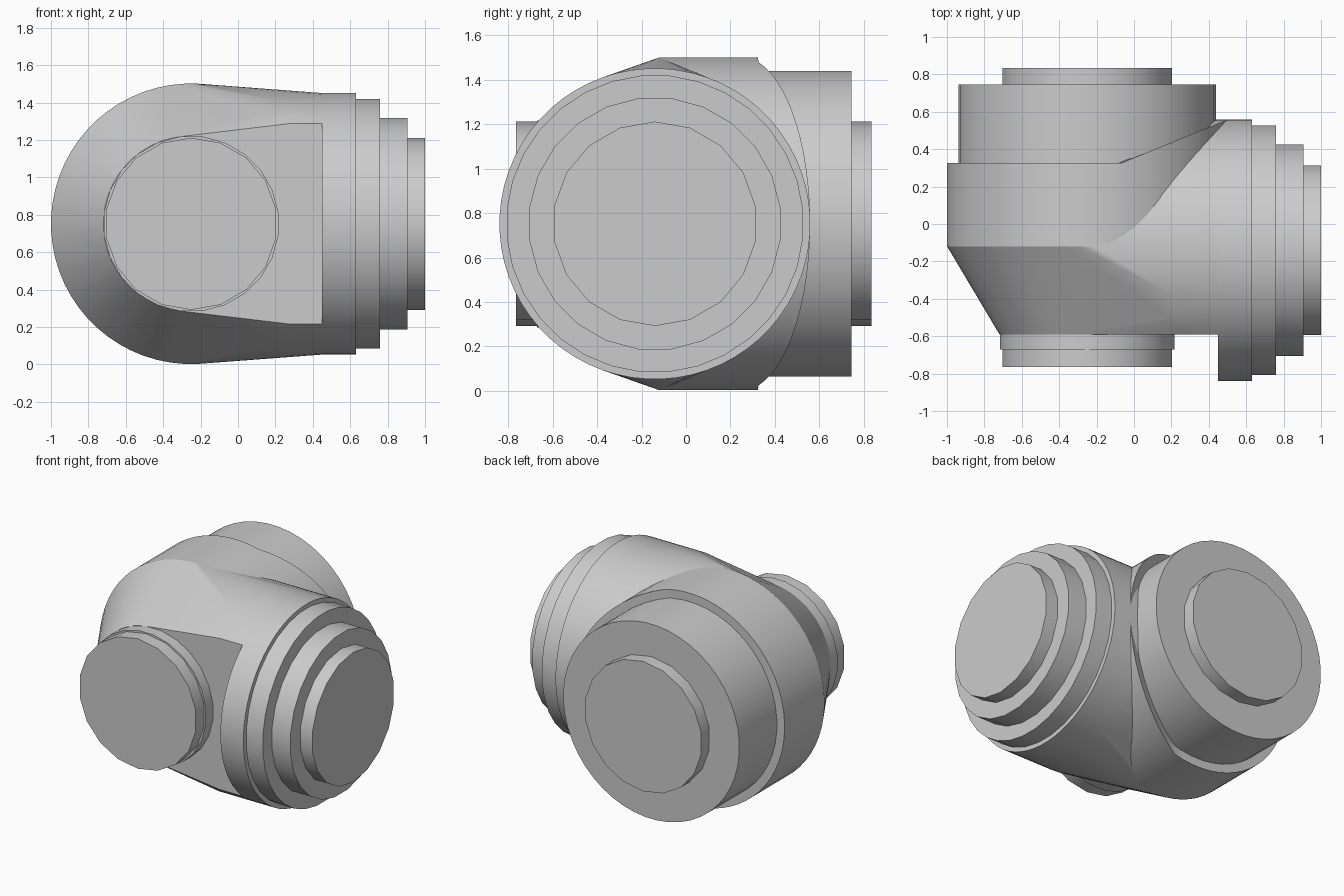
import bpy, bmesh, math
from mathutils import Vector

cube = bpy.data.objects.get("Cube")
if cube:
    bpy.data.objects.remove(cube)

grey = bpy.data.materials.new("light grey")
grey.use_nodes = True
colour = (0.6, 0.6, 0.6, 1)
grey.diffuse_color = colour
grey.node_tree.nodes["Principled BSDF"].inputs["Base Color"].default_value = colour

BODY_X, BRANCH_Y, MID_Z = -0.25, -0.14, 0.752


def add_turned(bm, profile, axis, sides, rule=None):
    """Spin (radius, position) pairs about the body (Y) or branch (X) axis."""
    rings = []
    for radius, pos in profile:
        ring = []
        for i in range(sides):
            a = math.tau * (i + 0.5) / sides
            u, w = radius * math.cos(a), MID_Z + radius * math.sin(a)
            p = (BODY_X + u, pos, w) if axis == "Y" else (pos, BRANCH_Y + u, w)
            ring.append(bm.verts.new(rule(Vector(p)) if rule else p))
        rings.append(ring)
    for a, b in zip(rings, rings[1:]):
        for i in range(sides):
            j = (i + 1) % sides
            bm.faces.new((a[i], a[j], b[j], b[i]))
    bm.faces.new(rings[0])
    bm.faces.new(rings[-1])


def trim(bm, point, normal):
    """Cut away everything on the normal's side and cap the cut."""
    cut = bmesh.ops.bisect_plane(bm, geom=bm.verts[:] + bm.edges[:] + bm.faces[:],
                                 plane_co=point, plane_no=normal, clear_outer=True)
    edges = [e for e in cut["geom_cut"] if isinstance(e, bmesh.types.BMEdge)]
    bmesh.ops.contextual_create(bm, geom=edges)


def finish(name, bm):
    bmesh.ops.recalc_face_normals(bm, faces=bm.faces[:])
    mesh = bpy.data.meshes.new(name)
    bm.to_mesh(mesh)
    bm.free()
    mesh.materials.append(grey)
    obj = bpy.data.objects.new(name, mesh)
    bpy.context.collection.objects.link(obj)
    bpy.ops.object.select_all(action="DESELECT")
    obj.select_set(True)
    bpy.context.view_layer.objects.active = obj
    bpy.ops.object.shade_smooth_by_angle(angle=math.radians(28))


def turned(name, profile, axis, sides, rule=None):
    bm = bmesh.new()
    add_turned(bm, profile, axis, sides, rule)
    finish(name, bm)


# Main barrel, its rear rim slanting back towards the branch
def slant_rim(p):
    if p.y > 0:
        p.y += max(0, 0.41 * (p.x + 0.07))
    return p


turned("main_barrel", [(0.75, -0.12), (0.75, 0.325), (0.5, 0.325)], "Y", 64, slant_rim)

# Rear drum and cap
turned("rear_drum", [(0.69, 0.2), (0.69, 0.745)], "Y", 48)
turned("rear_cap", [(0.46, 0.7), (0.46, 0.835)], "Y", 18)

# Front shoulder: tapered barrel front blended into the flattened branch
bm = bmesh.new()
add_turned(bm, [(0.7, 0.2), (0.7, 0.45)], "X", 64)
trim(bm, (0.27, -0.59, 0), (0, -1, 0))
trim(bm, (0.27, -0.59, 0), (-0.19, -0.18, 0))
add_turned(bm, [(0.75, -0.12), (0.47, -0.59)], "Y", 64)
hull = bmesh.ops.convex_hull(bm, input=bm.verts[:])
shell = {f for f in hull["geom"] if isinstance(f, bmesh.types.BMFace)}
bmesh.ops.delete(bm, geom=[f for f in bm.faces if f not in shell], context="FACES")
bmesh.ops.dissolve_limit(bm, angle_limit=0.01, verts=bm.verts[:], edges=bm.edges[:])
finish("front_shoulder", bm)

# Rear half of the branch tube, running into the barrel
bm = bmesh.new()
add_turned(bm, [(0.7, 0), (0.7, 0.5)], "X", 64)
trim(bm, (0, -0.15, 0), (0, -1, 0))
finish("branch_tube", bm)

# Front neck and cap
turned("front_neck", [(0.47, -0.55), (0.47, -0.67)], "Y", 24)
turned("front_cap", [(0.46, -0.6), (0.46, -0.765)], "Y", 18)

# Stepped end of the branch
steps = [("branch_collar", 0.7, 0.45, 0.63, 64), ("branch_step_large", 0.67, 0.6, 0.76, 32),
         ("branch_step_small", 0.57, 0.72, 0.905, 24), ("branch_cap", 0.46, 0.87, 1.0, 18)]
for name, radius, start, end, sides in steps:
    turned(name, [(radius, start), (radius, end)], "X", sides)
